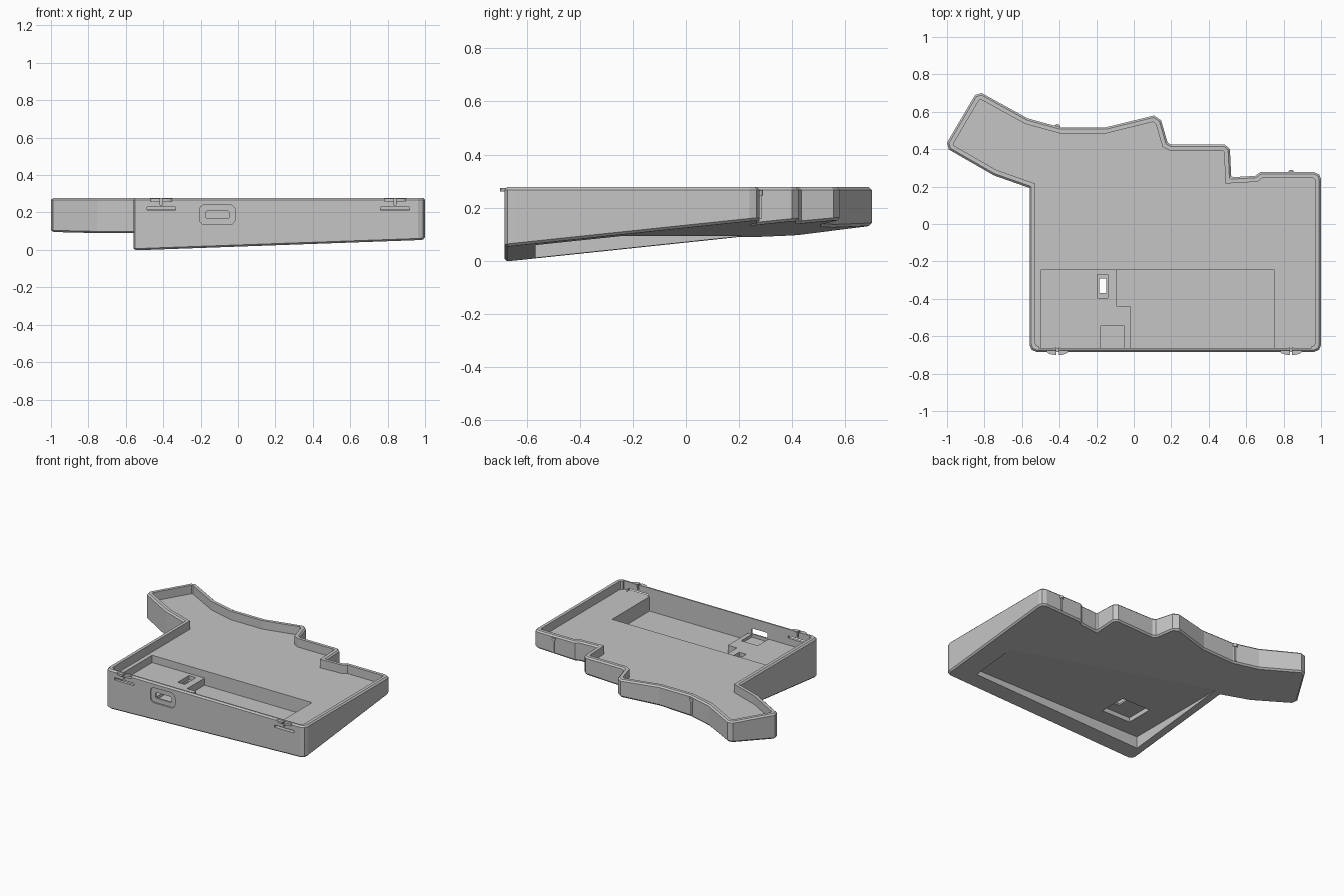
import bpy, bmesh, math
from mathutils import Vector

cube = bpy.data.objects.get("Cube")
if cube:
    bpy.data.objects.remove(cube, do_unlink=True)

grey = bpy.data.materials.new("plain grey plastic")
grey.use_nodes = True
COLOUR = (0.56, 0.56, 0.56, 1)
grey.diffuse_color = COLOUR
grey.node_tree.nodes["Principled BSDF"].inputs["Base Color"].default_value = COLOUR

TOP = 0.277
FLOOR = 0.217
WALL = 0.032
FRONT = -0.684
FRONT_INNER = -0.664
CLIPS = (-0.41, 0.84)

# Case outline, clockwise from the tip of the thumb wing
OUTLINE = [(-0.815, 0.70), (-0.57, 0.565), (-0.395, 0.517), (-0.15, 0.517), (0.107, 0.58),
           (0.145, 0.555), (0.18, 0.435), (0.2, 0.424), (0.487, 0.424), (0.513, 0.40),
           (0.52, 0.25), (0.647, 0.257), (0.675, 0.277), (0.963, 0.277), (0.99, 0.265),
           (1, 0.24), (1, -0.645), (0.99, -0.672), (0.963, FRONT), (-0.522, FRONT),
           (-0.55, -0.672), (-0.56, -0.645), (-0.56, 0.193), (-0.75, 0.26),
           (-0.99, 0.398), (-1, 0.435), (-0.85, 0.69)]


def underside(x, y):
    """Tilted plane of the case bottom."""
    return 0.036 * (x + 0.555) + 0.105 * (y + 0.68) - 0.003


def inset(points, d):
    """Move every side of a clockwise outline inwards by d."""
    result = []
    for i, p in enumerate(points):
        a, b, c = Vector(points[i - 1]), Vector(p), Vector(points[(i + 1) % len(points)])
        u, v = (b - a).normalized(), (c - b).normalized()
        n, m = Vector((u.y, -u.x)), Vector((v.y, -v.x))
        result.append(tuple(b + (n + m) * d / (1 + n.dot(m))))
    return result


def finish(name, bm):
    bmesh.ops.recalc_face_normals(bm, faces=bm.faces[:])
    mesh = bpy.data.meshes.new(name)
    bm.to_mesh(mesh)
    bm.free()
    mesh.materials.append(grey)
    ob = bpy.data.objects.new(name, mesh)
    bpy.context.scene.collection.objects.link(ob)
    return ob


def prism(name, points, low, high):
    """Upright prism whose bottom height follows the function low."""
    bm = bmesh.new()
    bottom = [bm.verts.new((x, y, low(x, y))) for x, y in points]
    top = [bm.verts.new((x, y, high)) for x, y in points]
    bm.faces.new(bottom)
    bm.faces.new(top)
    for i in range(len(points)):
        bm.faces.new((bottom[i - 1], bottom[i], top[i], top[i - 1]))
    return finish(name, bm)


def box(name, x, y, z, rounding=0):
    """Box from three ranges, optionally rounded around the y axis."""
    bm = bmesh.new()
    bmesh.ops.create_cube(bm, size=1)
    for v in bm.verts:
        v.co = [(r[0] + r[1]) / 2 + c * (r[1] - r[0]) for c, r in zip(v.co, (x, y, z))]
    if rounding:
        edges = [e for e in bm.edges
                 if abs(e.verts[0].co.y - e.verts[1].co.y) > (y[1] - y[0]) / 2]
        bmesh.ops.bevel(bm, geom=edges, offset=rounding, segments=4, profile=0.5,
                        affect='EDGES')
    return finish(name, bm)


def disc(name, x, y, z, rx, ry, height):
    bm = bmesh.new()
    bmesh.ops.create_cone(bm, cap_ends=True, segments=24, radius1=1, radius2=1, depth=1)
    for v in bm.verts:
        v.co = (x + v.co.x * rx, y + v.co.y * ry, z + v.co.z * height)
    return finish(name, bm)


def bake(ob):
    """Turn the modifier result into the plain mesh."""
    graph = bpy.context.evaluated_depsgraph_get()
    mesh = bpy.data.meshes.new_from_object(ob.evaluated_get(graph))
    ob.modifiers.clear()
    ob.data = mesh


def carve(ob, cutters):
    for c in cutters:
        c.hide_render = True
        mod = ob.modifiers.new(c.name, 'BOOLEAN')
        mod.operation = 'DIFFERENCE'
        mod.solver = 'EXACT'
        mod.object = c
    bake(ob)


# Case body with chamfered rims
case = prism("case_body", OUTLINE, underside, TOP)
bevel = case.modifiers.new("chamfer", 'BEVEL')
bevel.width = 0.01
bevel.segments = 1
bevel.limit_method = 'ANGLE'
bevel.angle_limit = math.radians(78)
bake(case)

UP = 0.4
cutters = [
    # Main cavity with a thinner front wall
    prism("cavity_cutter", inset(OUTLINE, WALL), lambda x, y: FLOOR, UP),
    box("front_cutter", (-0.51, 0.95), (FRONT_INNER, -0.6), (FLOOR, UP)),
    # Battery well, controller tray and connector seat
    box("battery_cutter", (-0.02, 0.75), (FRONT_INNER, -0.245), (0.115, UP)),
    box("battery_side_cutter", (-0.09, 0.1), (-0.44, -0.245), (0.115, UP)),
    box("tray_cutter", (-0.5, 0.0), (FRONT_INNER, -0.245), (0.165, UP)),
    box("connector_seat_cutter", (-0.18, -0.05), (FRONT_INNER, -0.545), (0.145, UP)),
    # Level pocket and switch recess under the case
    box("underside_cutter", (-0.5, 0.84), (-0.566, 0.25), (-0.2, 0.094)),
    box("switch_recess_cutter", (-0.34, -0.115), (-0.45, -0.25), (-0.2, 0.125)),
    box("switch_ring_cutter", (-0.195, -0.14), (-0.395, -0.27), (0.137, UP)),
    box("switch_hole_cutter", (-0.185, -0.148), (-0.37, -0.292), (-0.2, UP)),
    # Connector opening in the front wall
    box("port_recess_cutter", (-0.207, -0.015), (-0.75, -0.675), (0.135, 0.241), 0.03),
    box("port_cutter", (-0.172, -0.048), (-0.75, -0.6), (0.167, 0.207), 0.008),
]
splits = []
for x in CLIPS:
    cutters.append(box("clip_slit_cutter", (x - 0.077, x + 0.077), (-0.75, -0.64),
                       (0.214, 0.23)))
    splits.append(box("clip_split_cutter", (x - 0.006, x + 0.006), (-0.75, -0.63),
                      (0.24, UP)))
carve(case, cutters + splits)

# Front clip tabs, each split in the middle
for x, split in zip(CLIPS, splits):
    carve(disc("front_clip_tab", x, -0.681, 0.267, 0.058, 0.02, 0.014), [split])

# Slim ribs with a knob on the back wall
for x, y in zip(CLIPS, (0.521, 0.277)):
    low = underside(x, y) + 0.01
    box("back_rib", (x - 0.007, x + 0.007), (y - 0.015, y + 0.007), (low, 0.262))
    disc("back_knob", x, y, 0.255, 0.015, 0.013, 0.018)

for c in cutters + splits:
    bpy.data.objects.remove(c, do_unlink=True)
